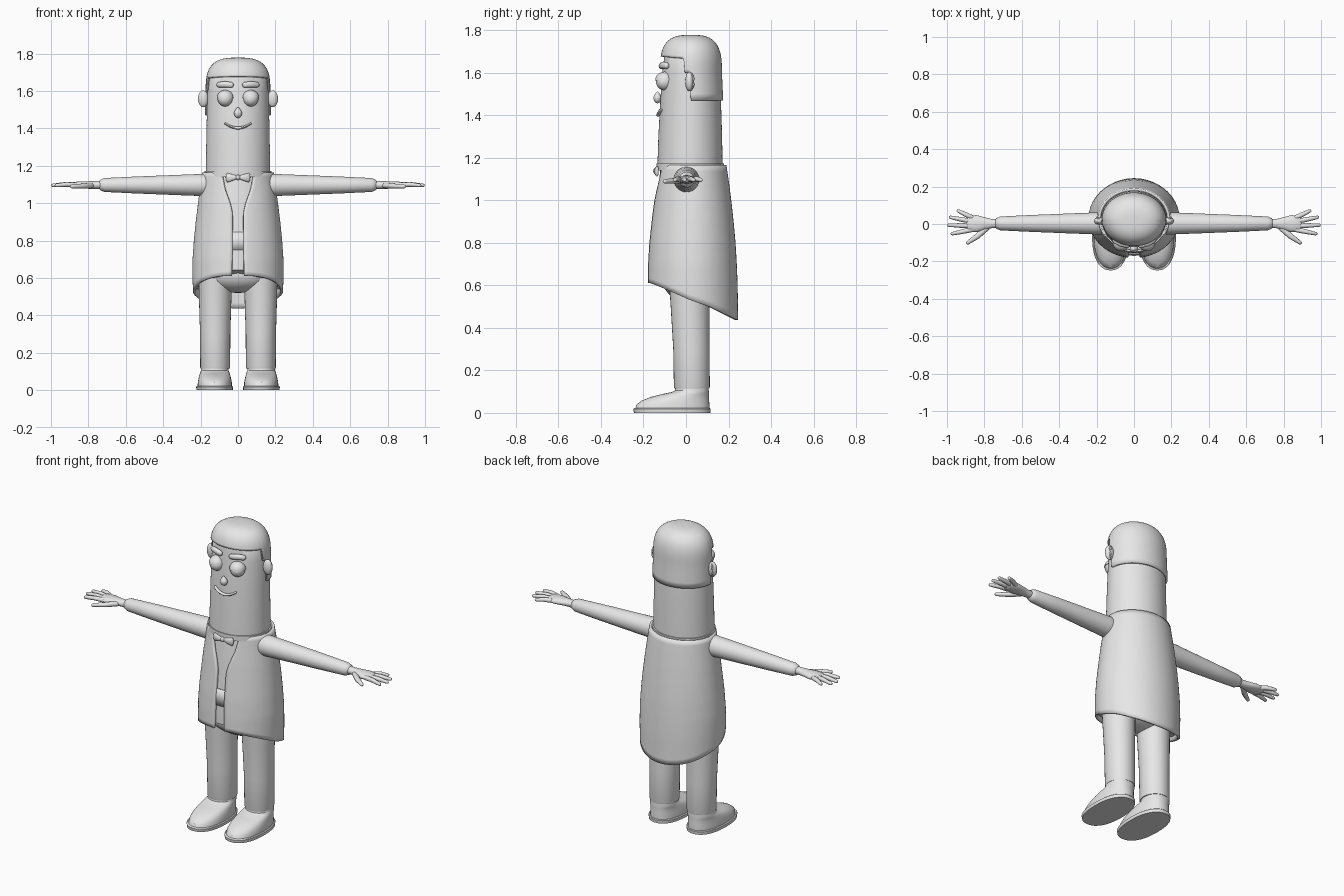
import bpy, bmesh, math
from mathutils import Vector

if "Cube" in bpy.data.objects:
    bpy.data.objects.remove(bpy.data.objects["Cube"])

grey = bpy.data.materials.new("plain_grey")
grey.diffuse_color = (0.8, 0.8, 0.8, 1)
grey.use_nodes = True
grey.node_tree.nodes["Principled BSDF"].inputs["Base Color"].default_value = grey.diffuse_color


def finish(name, verts, faces, mirror=False, thick=0, angle=35):
    me = bpy.data.meshes.new(name)
    me.from_pydata(verts, [], faces)
    me.materials.append(grey)
    ob = bpy.data.objects.new(name, me)
    bpy.context.collection.objects.link(ob)
    bpy.ops.object.select_all(action='DESELECT')
    ob.select_set(True)
    bpy.context.view_layer.objects.active = ob
    bpy.ops.object.shade_smooth_by_angle(angle=math.radians(angle))
    if thick:
        m = ob.modifiers.new("thickness", 'SOLIDIFY')
        m.thickness, m.offset = thick, -1
    if mirror:
        ob.modifiers.new("mirror", 'MIRROR')
    return ob


def lerp_table(table, z):
    """Linear lookup of a row in a table keyed by its first column."""
    if z <= table[0][0]:
        return table[0][1:]
    for a, b in zip(table, table[1:]):
        if z <= b[0]:
            t = (z - a[0]) / (b[0] - a[0])
            return [p + (q - p) * t for p, q in zip(a[1:], b[1:])]
    return table[-1][1:]


def stitch(rows, closed, cap_bottom, cap_top):
    n = len(rows[0])
    verts = [v for r in rows for v in r]
    faces = []
    for i in range(len(rows) - 1):
        for j in range(n if closed else n - 1):
            k = (j + 1) % n
            faces.append((i * n + j, i * n + k, (i + 1) * n + k, (i + 1) * n + j))
    if cap_bottom:
        faces.append(tuple(reversed(range(n))))
    if cap_top:
        faces.append(tuple(range(len(verts) - n, len(verts))))
    return verts, faces


def shell(name, profile, zs, span=None, cx=0, seg=64, power=2, grow=0,
          caps=(True, True), **kw):
    """Upright skin; profile(z) gives half width, front y, back y.
    zs is a list of functions of the angle giving each row's height."""
    rows = []
    count = seg if span is None else seg + 1
    for zf in zs:
        row = []
        for j in range(count):
            a = 2 * math.pi * j / seg
            z = zf(a)
            rx, yf, yb = profile(z)
            if span:
                a0, a1 = span(z, rx)
                a = a0 + (a1 - a0) * j / seg
            s, c = math.sin(a), math.cos(a)
            s = math.copysign(abs(s) ** (2 / power), s)
            c = math.copysign(abs(c) ** (2 / power), c)
            row.append((cx + (rx + grow) * s,
                        (yf + yb) / 2 - ((yb - yf) / 2 + grow) * c, z))
        rows.append(row)
    closed = span is None
    return finish(name, *stitch(rows, closed, closed and caps[0], closed and caps[1]), **kw)


def stack(table):
    return [lambda a, z=r[0]: z for r in table]


def tube(name, pts, seg=16, **kw):
    """Rounded limb along points (x, y, z, sideways radius, vertical radius)."""
    P = [Vector(p[:3]) for p in pts]
    rings = []
    for i, p in enumerate(pts):
        d = (P[min(i + 1, len(P) - 1)] - P[max(i - 1, 0)]).normalized()
        side = Vector((0, 0, 1)).cross(d).normalized()
        up = d.cross(side)
        ends = [(0, 1)]
        if i == 0:
            ends = [(-.9, .3), (-.6, .75), (0, 1)]
        elif i == len(P) - 1:
            ends = [(0, 1), (.6, .75), (.9, .3)]
        for off, sc in ends:
            c = P[i] + d * off * min(p[3:])
            rings.append([c + side * math.cos(t) * p[3] * sc + up * math.sin(t) * p[4] * sc
                          for t in (2 * math.pi * j / seg for j in range(seg))])
    return finish(name, *stitch(rings, True, True, True), **kw)


def ball(name, loc, size, upper_only=False, shape=None, **kw):
    bm = bmesh.new()
    bmesh.ops.create_uvsphere(bm, u_segments=28, v_segments=16, radius=1)
    if upper_only:
        bmesh.ops.bisect_plane(bm, geom=bm.verts[:] + bm.edges[:] + bm.faces[:],
                               plane_co=(0, 0, 0), plane_no=(0, 0, -1), clear_outer=True)
        bmesh.ops.holes_fill(bm, edges=[e for e in bm.edges if e.is_boundary], sides=0)
    bm.verts.index_update()
    verts = []
    for v in bm.verts:
        k = shape(v.co.z) if shape else 1
        verts.append((loc[0] + v.co.x * k * size[0], loc[1] + v.co.y * k * size[1],
                      loc[2] + v.co.z * size[2]))
    faces = [[v.index for v in f.verts] for f in bm.faces]
    bm.free()
    return finish(name, verts, faces, **kw)


# Head
head = [(1.14, .172, -.135, .172), (1.3, .17, -.13, .17), (1.45, .167, -.122, .165),
        (1.6, .163, -.112, .158), (1.69, .155, -.1, .148), (1.74, .12, -.05, .1)]
shell("head", lambda z: lerp_table(head, z), stack(head))


# Hair: cap over the crown, sideburns, long at the back
def hair_profile(z):
    u = max(0, (z - 1.6) / .178)
    s = max(.03, (1 - min(1, u) ** 3) ** (1 / 3))
    low = max(0, 1.6 - z) / .13
    rx, ry = (.173 + .004 * low) * s, (.146 + .006 * low) * s
    return rx, .023 - ry, .023 + ry


def hairline(a):
    y = .023 - .146 * math.cos(a)
    if y > .02:
        return 1.47
    return 1.6 if y > -.012 else 1.665 + .012 * max(0, math.cos(a))


shell("hair", hair_profile,
      [lambda a, t=i / 28: hairline(a) + (1.778 - hairline(a)) * (1 - (1 - t) ** 3)
       for i in range(29)], seg=128, caps=(False, True), thick=.012)

# Torso: shirt under an open tailcoat
body = [(.43, .238, -.18, .245), (.6, .243, -.182, .243), (.7, .243, -.18, .239),
        (.8, .236, -.174, .233), (.9, .226, -.163, .224), (1.0, .214, -.152, .213),
        (1.1, .2, -.139, .2), (1.165, .191, -.131, .19)]
hem_line = [(-.18, .612), (0, .532), (.1, .5), (.245, .437)]
opening = [(.6, .034), (.75, .03), (.95, .03), (1.0, .042), (1.08, .072), (1.165, .088)]


def body_profile(z):
    return lerp_table(body, z)


def hem(a):
    return lerp_table(hem_line, .032 - .213 * math.cos(a))[0]


def coat_span(z, rx):
    a = math.asin(lerp_table(opening, z)[0] / rx)
    return a, 2 * math.pi - a


shell("tailcoat", body_profile,
      [lambda a, t=i / 24: hem(a) + (1.165 - hem(a)) * t for i in range(25)],
      span=coat_span, thick=.014, seg=72)
shell("shirt", body_profile,
      [lambda a, t=i / 16: max(hem(a) + .03, .54) * (1 - t) + 1.163 * t for i in range(17)],
      grow=-.013)
shell("waistband", body_profile, [lambda a, z=z: z for z in (.75, .8, .845)],
      span=lambda z, rx: (-.15, .15), seg=8, grow=-.007, thick=.006)
collar = [(1.14, .181, -.139, .181), (1.172, .179, -.139, .179)]
shell("collar", lambda z: lerp_table(collar, z), stack(collar))

# Bow tie
tube("bow_tie_wing", [(.006, -.142, 1.138, .007, .009), (.03, -.142, 1.137, .009, .017),
                      (.058, -.136, 1.136, .008, .025)], mirror=True)
ball("bow_tie_knot", (0, -.145, 1.138), (.012, .01, .014))

# Trousers
ball("trouser_seat", (0, .022, .62), (.205, .13, .1))
leg = [(.115, .078, -.055, .11), (.122, .08, -.057, .112), (.3, .081, -.06, .111),
       (.5, .087, -.072, .11), (.62, .089, -.08, .112)]
shell("leg", lambda z: lerp_table(leg, z), stack(leg), cx=.122, seg=32, mirror=True)

# Shoes
sole = [(0, .097, -.245, .114), (.018, .099, -.248, .116), (.022, .094, -.242, .112)]
shell("sole", lambda z: lerp_table(sole, z), stack(sole), cx=.125, seg=48, power=2.3, mirror=True)
shoe = [(.015, .092, -.24, .11), (.04, .091, -.232, .11), (.058, .088, -.208, .109),
        (.075, .084, -.165, .108), (.088, .08, -.115, .108), (.097, .077, -.07, .108),
        (.105, .074, -.052, .107), (.12, .074, -.05, .107)]
shell("shoe", lambda z: lerp_table(shoe, z), stack(shoe), cx=.124, seg=48, power=2.2, mirror=True)

# Arms and hands
az = 1.097
sleeve = [(.14, .062), (.22, .058), (.35, .053), (.55, .045), (.715, .037)]
tube("sleeve", [(x, .003, az, r, r) for x, r in sleeve], seg=28, mirror=True)
palm = [(.7, .026, .024), (.76, .024, .021), (.8, .034, .02), (.84, .045, .02), (.885, .044, .015)]
tube("palm", [(x, .002, az, w, h) for x, w, h in palm], seg=20, mirror=True)
fingers = [(.034, .94, .07), (.013, .982, .036), (-.01, .99, -.006), (-.03, .972, -.052)]
for i, (y0, x1, y1) in enumerate(fingers):
    tube("finger_%d" % (i + 1), [(.865, y0, az, .013, .013),
         ((.865 + x1) / 2, (y0 + y1) / 2, az + .003, .0125, .0125),
         (x1, y1, az - .002, .009, .009)], seg=12, mirror=True)
tube("thumb", [(.785, -.018, az - .003, .016, .015), (.835, -.064, az - .006, .015, .013),
               (.888, -.1, az - .008, .01, .01)], seg=12, mirror=True)

# Face
ball("eye", (.068, -.1, 1.558), (.041, .041, .041), mirror=True)
ball("eyelid", (.068, -.1, 1.563), (.045, .045, .042), upper_only=True, mirror=True)
tube("eyebrow", [(.035, -.116, 1.632, .013, .015), (.07, -.107, 1.635, .014, .017),
                 (.102, -.091, 1.633, .013, .015)], mirror=True)
ball("nose", (0, -.134, 1.484), (.022, .019, .028), shape=lambda z: 1 - .45 * max(0, z))
smile = []
for i in range(13):
    x = -.068 + .136 * i / 12
    smile.append((x, .022 - .149 * math.sqrt(1 - (x / .17) ** 2) - .004,
                  1.402 + .024 * (x / .068) ** 2, .009, .008 - .003 * abs(x) / .068))
tube("smile", smile, seg=12)

# Ears with a raised rim
ball("ear", (.186, .016, 1.558), (.028, .02, .045), mirror=True)
rim = [(.2 - .012 * abs(math.sin(t)), .014 + .021 * math.cos(t), 1.558 + .04 * math.sin(t), .006, .006)
       for t in (math.radians(d) for d in range(-80, 81, 16))]
tube("ear_rim", rim, seg=10, mirror=True)
